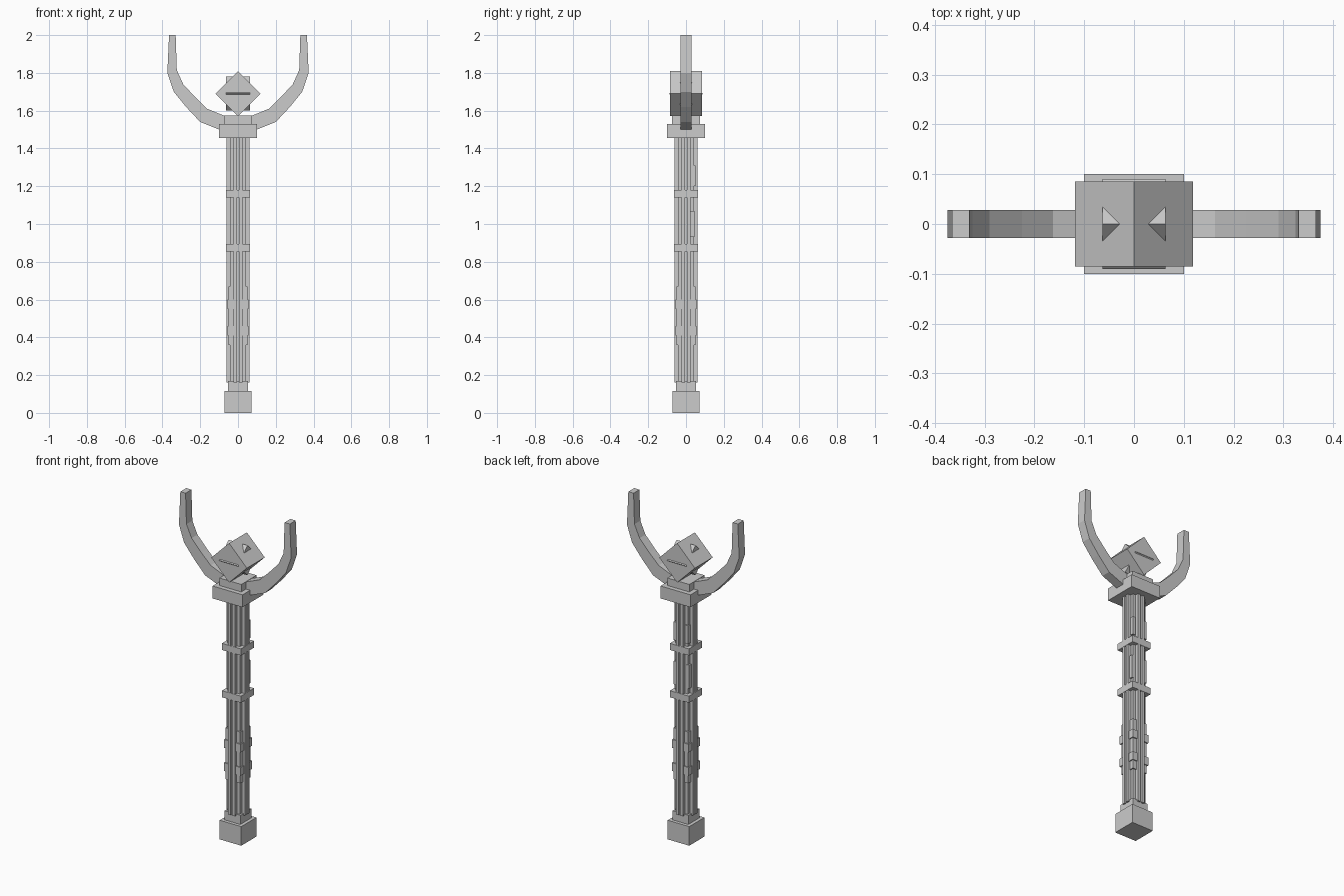
import bpy
import bmesh
from math import radians
from mathutils import Matrix, Vector

if "Cube" in bpy.data.objects:
    bpy.data.objects.remove(bpy.data.objects["Cube"], do_unlink=True)

stone = bpy.data.materials.new("plain grey")
stone.use_nodes = True
grey = (0.6, 0.6, 0.6, 1)
stone.diffuse_color = grey
stone.node_tree.nodes["Principled BSDF"].inputs["Base Color"].default_value = grey


def finish(name, bm):
    bmesh.ops.recalc_face_normals(bm, faces=bm.faces)
    mesh = bpy.data.meshes.new(name)
    bm.to_mesh(mesh)
    bm.free()
    mesh.materials.append(stone)
    obj = bpy.data.objects.new(name, mesh)
    bpy.context.collection.objects.link(obj)
    return obj


def box(name, centre, half, axis="X", angle=0):
    """Box from its centre and half sizes, turned about one axis."""
    bm = bmesh.new()
    size = Matrix.Diagonal((2 * half[0], 2 * half[1], 2 * half[2], 1))
    turn = Matrix.Rotation(radians(angle), 4, axis)
    bmesh.ops.create_cube(bm, size=1, matrix=Matrix.Translation(centre) @ turn @ size)
    return finish(name, bm)


def block(name, half, low, high, x=0, y=0, half_y=None):
    """Upright block between two heights."""
    return box(name, (x, y, (low + high) / 2), (half, half_y or half, (high - low) / 2))


def extrude_profile(name, points, half):
    """Outline in x and z, given thickness along y."""
    bm = bmesh.new()
    face = bm.faces.new([bm.verts.new((x, -half, z)) for x, z in points])
    extra = bmesh.ops.extrude_face_region(bm, geom=[face])["geom"]
    moved = [v for v in extra if isinstance(v, bmesh.types.BMVert)]
    bmesh.ops.translate(bm, verts=moved, vec=Vector((0, 2 * half, 0)))
    return finish(name, bm)


# Pommel and its neck
block("pommel", 0.072, 0, 0.115)
block("pommel_neck", 0.052, 0.115, 0.17)

# Shaft: square core with paired ribs on each side
block("shaft_core", 0.042, 0.16, 1.46)
for side in (-1, 1):
    for pair in (-1, 1):
        block("shaft_rib_x", 0.012, 0.16, 1.46, side * 0.05, pair * 0.014, 0.009)
        block("shaft_rib_y", 0.009, 0.16, 1.46, pair * 0.014, side * 0.05, 0.012)

# Grip: tall corner strips with two raised bands
for sx in (-1, 1):
    for sy in (-1, 1):
        block("grip_strip", 0.018, 0.36, 0.67, sx * 0.031, sy * 0.031)
        for low, high in ((0.41, 0.46), (0.55, 0.60)):
            block("grip_band", 0.021, low, high, sx * 0.034, sy * 0.034)

# Rings round the shaft
for low, high in ((0.855, 0.895), (1.14, 1.18)):
    block("shaft_ring", 0.063, low, high)

# Small plates on the back corners of the upper shaft
for side in (-1, 1):
    block("upper_plate", 0.010, 1.20, 1.31, side * 0.039, 0.039)
    block("lower_plate", 0.010, 0.93, 1.07, side * 0.042, 0.034)

# Head base
block("head_collar", 0.1, 1.455, 1.53)
block("head_seat", 0.073, 1.53, 1.575)

# Gem: two crossed tilted blocks
box("gem", (0, 0, 1.69), (0.084, 0.085, 0.084), "Y", 45)
box("gem_cross", (0, 0, 1.69), (0.063, 0.0636, 0.0636), "X", 45)

# Curved prongs, mirrored
prong = [(0.05, 1.50), (0.10, 1.50), (0.20, 1.54), (0.275, 1.62), (0.34, 1.70),
         (0.374, 1.80), (0.365, 2.0), (0.33, 2.0), (0.324, 1.815), (0.29, 1.74),
         (0.225, 1.67), (0.163, 1.61), (0.07, 1.572)]
for label, side in (("left", 1), ("right", -1)):
    extrude_profile(label + "_prong", [(side * x, z) for x, z in prong], 0.028)
